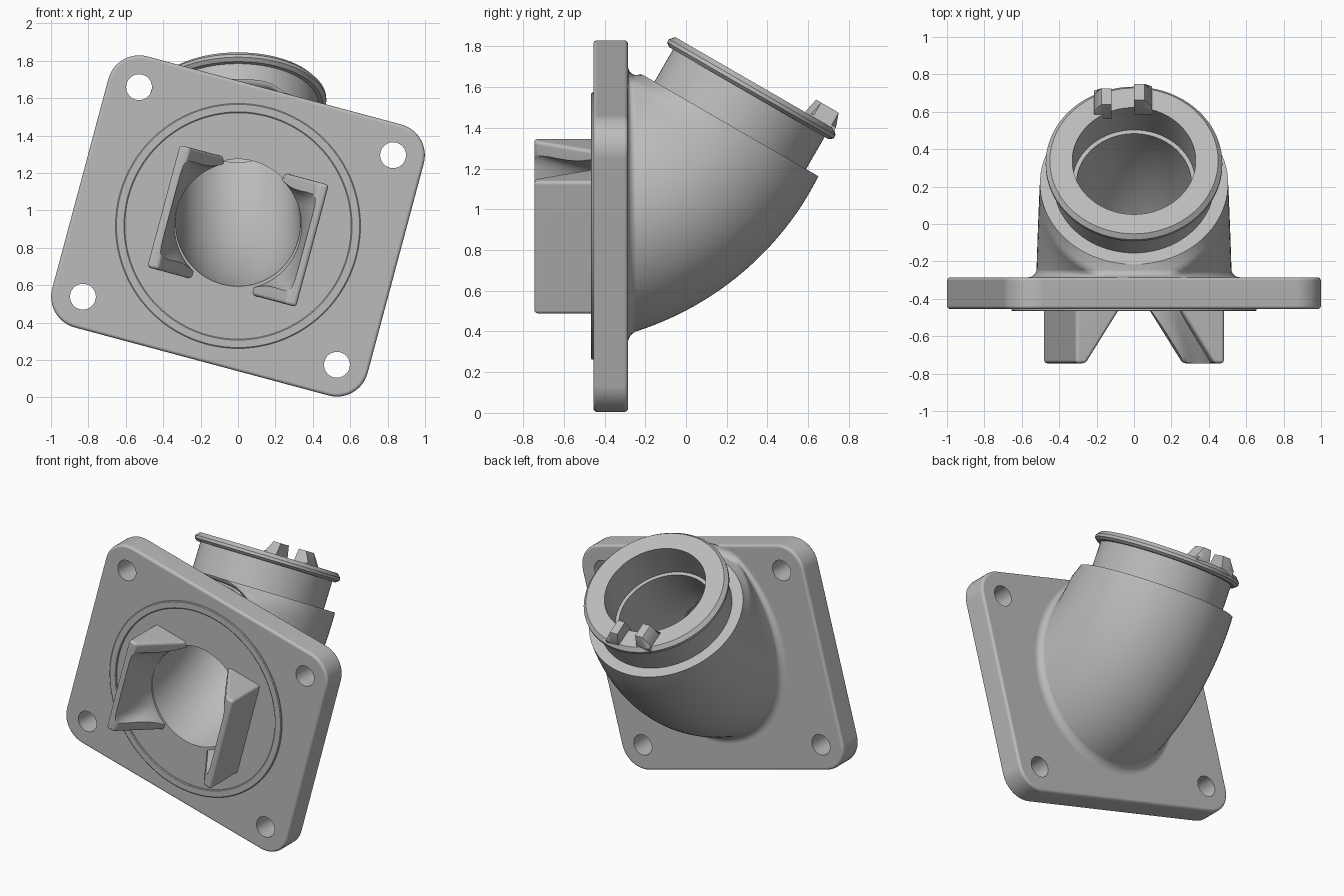
import bpy, bmesh
from math import sin, cos, pi, radians, hypot
from mathutils import Vector

if "Cube" in bpy.data.objects:
    bpy.data.objects.remove(bpy.data.objects["Cube"])

grey = bpy.data.materials.new("matte grey")
grey.use_nodes = True
grey.diffuse_color = (0.5, 0.5, 0.5, 1)
grey.node_tree.nodes["Principled BSDF"].inputs["Base Color"].default_value = (0.5, 0.5, 0.5, 1)

SEG = 96
TURN = [2 * pi * i / SEG for i in range(SEG)]
MID_Z = 0.917                # height of the flange centre
BEND, BEND_Y = 0.99, -0.64   # elbow bend radius and where the bend begins
END = radians(60)
TILT = radians(15)           # flange rotation about its own centre
BACK, FRONT, TIP = -0.285, -0.455, -0.745


def loft(name, rings, caps=True, cyclic=False):
    """Join equal rings of points into one surface."""
    bm = bmesh.new()
    loops = [[bm.verts.new(p) for p in ring] for ring in rings]
    pairs = list(zip(loops, loops[1:])) + ([(loops[-1], loops[0])] if cyclic else [])
    for a, b in pairs:
        for i in range(len(a)):
            j = (i + 1) % len(a)
            bm.faces.new((a[i], a[j], b[j], b[i]))
    if caps and not cyclic:
        bm.faces.new(loops[0])
        bm.faces.new(loops[-1])
    bmesh.ops.recalc_face_normals(bm, faces=bm.faces)
    mesh = bpy.data.meshes.new(name)
    bm.to_mesh(mesh)
    bm.free()
    mesh.materials.append(grey)
    obj = bpy.data.objects.new(name, mesh)
    bpy.context.collection.objects.link(obj)
    return obj


def activate(obj):
    bpy.ops.object.select_all(action='DESELECT')
    obj.select_set(True)
    bpy.context.view_layer.objects.active = obj


def apply(obj, kind, **settings):
    mod = obj.modifiers.new(kind.title(), kind)
    for key, value in settings.items():
        setattr(mod, key, value)
    activate(obj)
    bpy.ops.object.modifier_apply(modifier=mod.name)


def cut(obj, cutter):
    apply(obj, 'BOOLEAN', operation='DIFFERENCE', solver='EXACT', object=cutter)


def on_axis(a, x, n, s=0):
    """Point beside the bent centre line: x across, n along its normal, s ahead."""
    y = BEND_Y + BEND * sin(a) - n * sin(a) + s * cos(a)
    z = MID_Z + BEND * (1 - cos(a)) + n * cos(a) + s * sin(a)
    return Vector((x, y, z))


def ring(a, r, s=0):
    return [on_axis(a, r * cos(t), r * sin(t), s) for t in TURN]


def elbow_offset(a, t):
    """Outer wall section, fuller underneath and inside the bend near the flange."""
    taper = 1 - a / END
    side = 0.503 + 0.03 * taper
    up = min(0.5 + 0.7 * taper, 0.575) if sin(t) > 0 else 0.5 + 0.09 * taper
    return side * cos(t), up * sin(t)


def on_plate(u, y, v):
    """Point in the tilted frame of the flange."""
    return Vector((u * cos(TILT) + v * sin(TILT), y, MID_Z - u * sin(TILT) + v * cos(TILT)))


def disc(r, y, u=0, v=0):
    return [on_plate(u + r * cos(t), y, v + r * sin(t)) for t in TURN]


HOLE_U, HOLE_V = 0.703, 0.58
CORNERS = [(HOLE_U, HOLE_V), (-HOLE_U, HOLE_V), (-HOLE_U, -HOLE_V), (HOLE_U, -HOLE_V)]


def rounded_plate(r, y):
    """Outline whose corners are centred on the bolt holes."""
    turns = [[pi / 2 * (k + i / 12) for i in range(13)] for k in range(4)]
    return [on_plate(u + r * cos(t), y, v + r * sin(t))
            for (u, v), arc in zip(CORNERS, turns) for t in arc]


# Bore cutter: straight at the front, bent, then a slightly wider mouth
bend_angles = [END * i / 30 for i in range(31)]
bore = loft("bore_cutter", [ring(0, 0.34, -0.4)]
            + [ring(a, 0.34 - 0.033 * a / END) for a in bend_angles]
            + [ring(END, 0.33), ring(END, 0.33, 0.5)])

# Elbow with the neck and its rim
wall = [[on_axis(a, *elbow_offset(a, t)) for t in TURN] for a in bend_angles]
neck = ((0.43, 0), (0.43, 0.182), (0.452, 0.182), (0.472, 0.198), (0.472, 0.216), (0.45, 0.24))
elbow = loft("elbow_pipe", wall + [ring(END, r, s) for r, s in neck])
bm = bmesh.new()
bm.from_mesh(elbow.data)
trim = bmesh.ops.bisect_plane(bm, geom=bm.verts[:] + bm.edges[:] + bm.faces[:],
                              plane_co=(0, BACK - 0.01, 0), plane_no=(0, -1, 0), clear_outer=True)
bmesh.ops.contextual_create(bm, geom=[e for e in trim["geom_cut"] if isinstance(e, bmesh.types.BMEdge)])
bmesh.ops.recalc_face_normals(bm, faces=bm.faces)
bm.to_mesh(elbow.data)
bm.free()
cut(elbow, bore)


# Fillet where the elbow meets the flange
def footprint(t, y):
    low, high = 0, END
    for _ in range(30):
        a = (low + high) / 2
        x, n = elbow_offset(a, t)
        if (BEND - n) * sin(a) < y - BEND_Y:
            low = a
        else:
            high = a
    return x, on_axis(a, x, n).z


def fillet_point(t, grow, y):
    x, z = footprint(t, y)
    (x0, z0), (x1, z1) = footprint(t - 0.02, y), footprint(t + 0.02, y)
    dx, dz = x1 - x0, z1 - z0
    size = hypot(dx, dz)
    return Vector((x + grow * dz / size, y, z - grow * dx / size))


FILLET = 0.045
steps = [pi / 2 * i / 8 for i in range(9)]
fillet = loft("base_fillet", [[fillet_point(t, FILLET * (1 - sin(q)) - 0.001, BACK + FILLET * (1 - cos(q)))
                               for t in TURN] for q in steps], caps=False)

# Mounting flange with softened rims
EDGE = 0.018
soft = [(EDGE * (1 - sin(q)), EDGE * (1 - cos(q))) for q in steps[::2]]
sections = [(i, FRONT + d) for i, d in soft] + [(i, BACK - d) for i, d in reversed(soft)]
flange = loft("mounting_flange", [rounded_plate(0.17 - i, y) for i, y in sections])
cut(flange, bore)
for u, v in CORNERS:
    drill = loft("bolt_hole_cutter", [disc(0.069, y, u, v) for y in (-0.6, -0.1)])
    cut(flange, drill)
    bpy.data.objects.remove(drill)

# Raised sealing ring on the front
seal = loft("sealing_ring", [disc(r, y) for r, y in ((0.655, FRONT + 0.005), (0.655, -0.462), (0.65, -0.466),
                                                     (0.61, -0.466), (0.605, -0.462), (0.605, FRONT + 0.005))],
            cyclic=True)


# Two wedge prongs, hollowed from a rounded rectangle at the tips to the round bore
def hollow_ring(k, y):
    pts = []
    for t in TURN:
        box = (abs(cos(t) / 0.37) ** 10 + abs(sin(t) / 0.295) ** 10) ** -0.1
        r = box + (0.34 - box) * k
        pts.append(on_plate(r * cos(t), y, r * sin(t)))
    return pts


hollow = loft("hollow_cutter", [hollow_ring(0, TIP - 0.03)]
              + [hollow_ring(i / 8, TIP + (FRONT - TIP) * i / 8) for i in range(9)]
              + [hollow_ring(1, FRONT + 0.06)])
prongs = []
for side, name in ((1, "left_prong"), (-1, "right_prong")):
    wedge = ((0.412, FRONT + 0.02), (0.412, TIP), (0.355, TIP), (0.155, FRONT + 0.02))
    prong = loft(name, [[on_plate(side * u, y, v) for u, y in wedge] for v in (-0.338, 0.338)])
    apply(prong, 'BEVEL', width=0.018, segments=3, limit_method='ANGLE')
    cut(prong, hollow)
    prongs.append(prong)

# Two ramped locating tabs on the rim with a slot between them
tabs = []
profile = ((0.31, 0.2), (0.315, 0.25), (0.33, 0.32), (0.43, 0.32), (0.455, 0.25), (0.45, 0.2))
for start, way, inset, name in ((-0.12, -1, 0.028, "rim_tab_right"), (0, 1, 0, "rim_tab_left")):
    tab = loft(name, [[on_axis(END, start + way * w, inset - r, min(h, top)) for r, h in profile]
                      for w, top in ((0, 0.32), (0.055, 0.32), (0.095, 0.25))])
    tabs.append(tab)

for cutter in (bore, hollow):
    bpy.data.objects.remove(cutter)
for obj in [elbow, fillet, flange, seal] + prongs + tabs:
    activate(obj)
    bpy.ops.object.shade_smooth_by_angle(angle=radians(32))
for obj in [flange] + prongs:
    apply(obj, 'WEIGHTED_NORMAL', keep_sharp=True)
